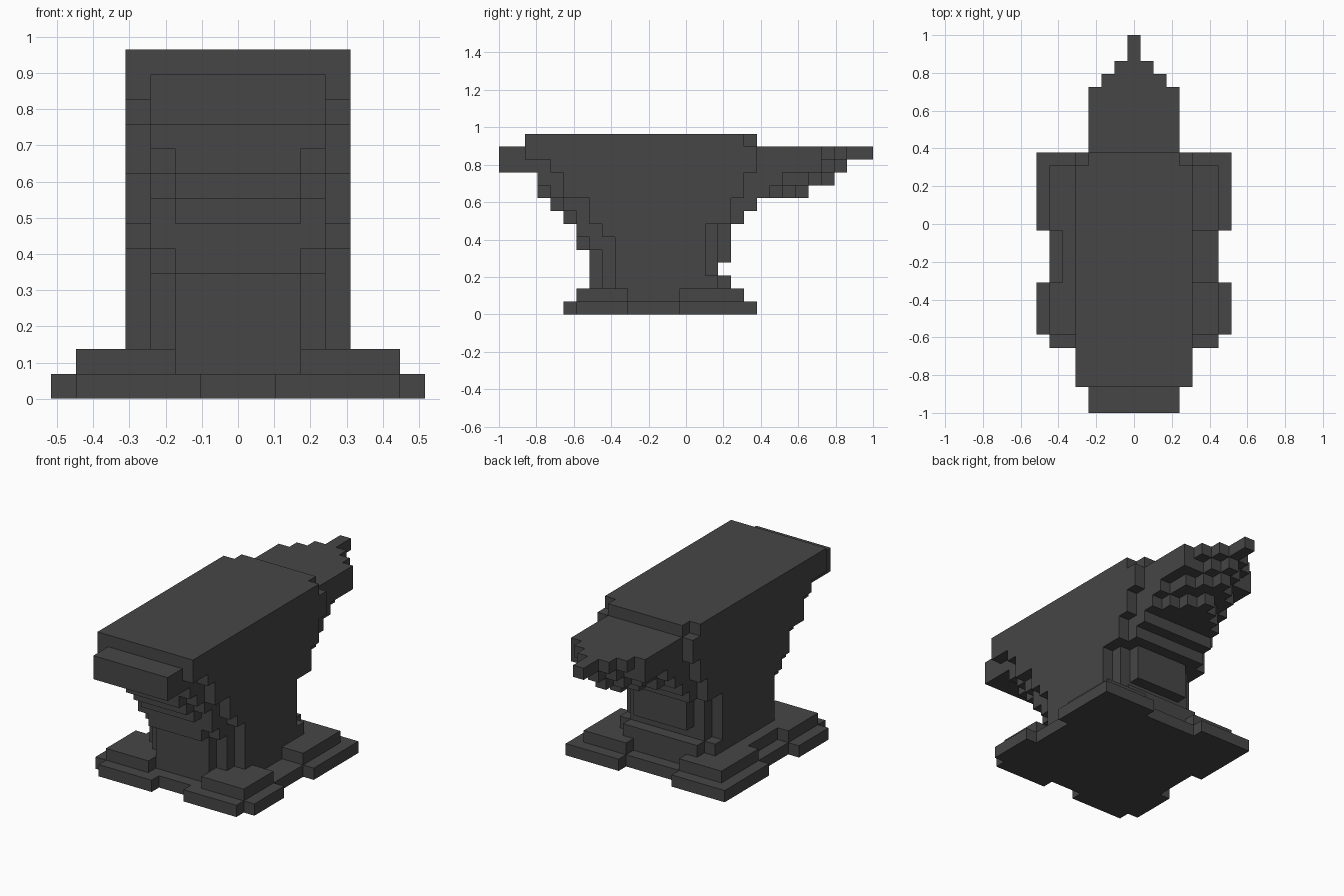
import bpy, bmesh, math

if "Cube" in bpy.data.objects:
    bpy.data.objects.remove(bpy.data.objects["Cube"], do_unlink=True)

U = 2 / 29  # edge of one block; the model is 15 x 29 x 14 blocks

iron = bpy.data.materials.new("dark iron")
iron.use_nodes = True
COLOUR = (0.061, 0.061, 0.061, 1)
iron.diffuse_color = COLOUR
iron.node_tree.nodes["Principled BSDF"].inputs["Base Color"].default_value = COLOUR


def box(x0, x1, y0, y1, z0, z1):
    """Set of block cells; x counts from the left edge of a 15-wide grid."""
    return {(x, y, z) for x in range(x0, x1)
            for y in range(y0, y1) for z in range(z0, z1)}


def centred(half, y0, y1, z0, z1):
    """Cells symmetric about x = 0; half is 0.5, 1.5, ... blocks."""
    return box(int(7.5 - half), int(7.5 + half), y0, y1, z0, z1)


def pair(inner, outer, y0, y1, z0, z1):
    """Mirrored cells between two distances from x = 0."""
    return centred(outer, y0, y1, z0, z1) - centred(inner, y0, y1, z0, z1)


def build(name, cells):
    """Skin the cells with their outer faces and merge the flat ones."""
    bm = bmesh.new()
    for c in cells:
        for axis in range(3):
            for side in (0, 1):
                n = list(c)
                n[axis] += 1 if side else -1
                if tuple(n) in cells:
                    continue
                a, b = (axis + 1) % 3, (axis + 2) % 3
                quad = []
                for da, db in ((0, 0), (1, 0), (1, 1), (0, 1)):
                    p = list(c)
                    p[axis] += side
                    p[a] += da
                    p[b] += db
                    quad.append(bm.verts.new(((p[0] - 7.5) * U,
                                              (p[1] - 14.5) * U, p[2] * U)))
                bm.faces.new(quad if side else quad[::-1])
    bmesh.ops.remove_doubles(bm, verts=bm.verts, dist=U * 0.01)
    bmesh.ops.dissolve_limit(bm, angle_limit=math.radians(1),
                             verts=bm.verts, edges=bm.edges)
    mesh = bpy.data.meshes.new(name)
    bm.to_mesh(mesh)
    bm.free()
    mesh.materials.append(iron)
    bpy.context.collection.objects.link(bpy.data.objects.new(name, mesh))


def stack(name, first, layers):
    """Layers from the given height up, each a list of (half, y0, y1)."""
    cells = set()
    for z, spans in enumerate(layers, first):
        for half, y0, y1 in spans:
            cells |= centred(half, y0, y1, z, z + 1)
    build(name, cells)


# Foot plate with notched edges
build("foot_plate",
      centred(6.5, 6, 19, 0, 1) | pair(1.5, 6.5, 5, 6, 0, 1)
      | pair(2.5, 6.5, 19, 20, 0, 1)
      | pair(6.5, 7.5, 6, 10, 0, 1) | pair(6.5, 7.5, 14, 20, 0, 1))

# Raised corner pads around the root of the waist
build("foot_pads",
      centred(4.5, 9, 18, 1, 2) | centred(2.5, 7, 18, 1, 2)
      | pair(2.5, 6.5, 6, 10, 1, 2) | pair(4.5, 6.5, 14, 18, 1, 2)
      | pair(2.5, 6.5, 18, 19, 1, 2) | box(2, 3, 10, 14, 1, 2))

# Waist, narrow at the bottom
stack("waist", 2, [
    [(4.5, 9, 17), (3.5, 8, 18), (2.5, 7, 18)],
    [(4.5, 9, 16), (3.5, 8, 17), (2.5, 7, 17)],
    [(4.5, 9, 16), (3.5, 8, 17), (2.5, 7, 18)],
    [(4.5, 9, 16), (3.5, 7, 17), (2.5, 6, 18)],
    [(4.5, 8, 16), (3.5, 6, 17), (2.5, 6, 18)],
])

# Shoulders and working face
stack("upper_body", 7, [
    [(4.5, 7, 18), (3.5, 6, 19), (2.5, 5, 19)],
    [(4.5, 7, 18), (3.5, 5, 20), (2.5, 4, 20)],
    [(4.5, 5, 19), (3.5, 4, 20), (2.5, 3, 20)],
    [(4.5, 5, 19), (3.5, 3, 20)],
    [(4.5, 4, 20), (3.5, 2, 20)],
    [(4.5, 2, 20)],
    [(4.5, 2, 19), (3.5, 2, 20)],
])

# Square heel at the front
build("heel", centred(3.5, 0, 2, 11, 13))

# Stepped horn at the back
stack("horn", 9, [
    [(3.5, 20, 21), (2.5, 20, 22), (1.5, 20, 23), (0.5, 20, 24)],
    [(3.5, 20, 22), (2.5, 20, 24), (1.5, 20, 25), (0.5, 20, 26)],
    [(3.5, 20, 25), (1.5, 20, 26), (0.5, 20, 27)],
    [(3.5, 20, 25), (2.5, 20, 26), (1.5, 20, 27), (0.5, 20, 29)],
])
